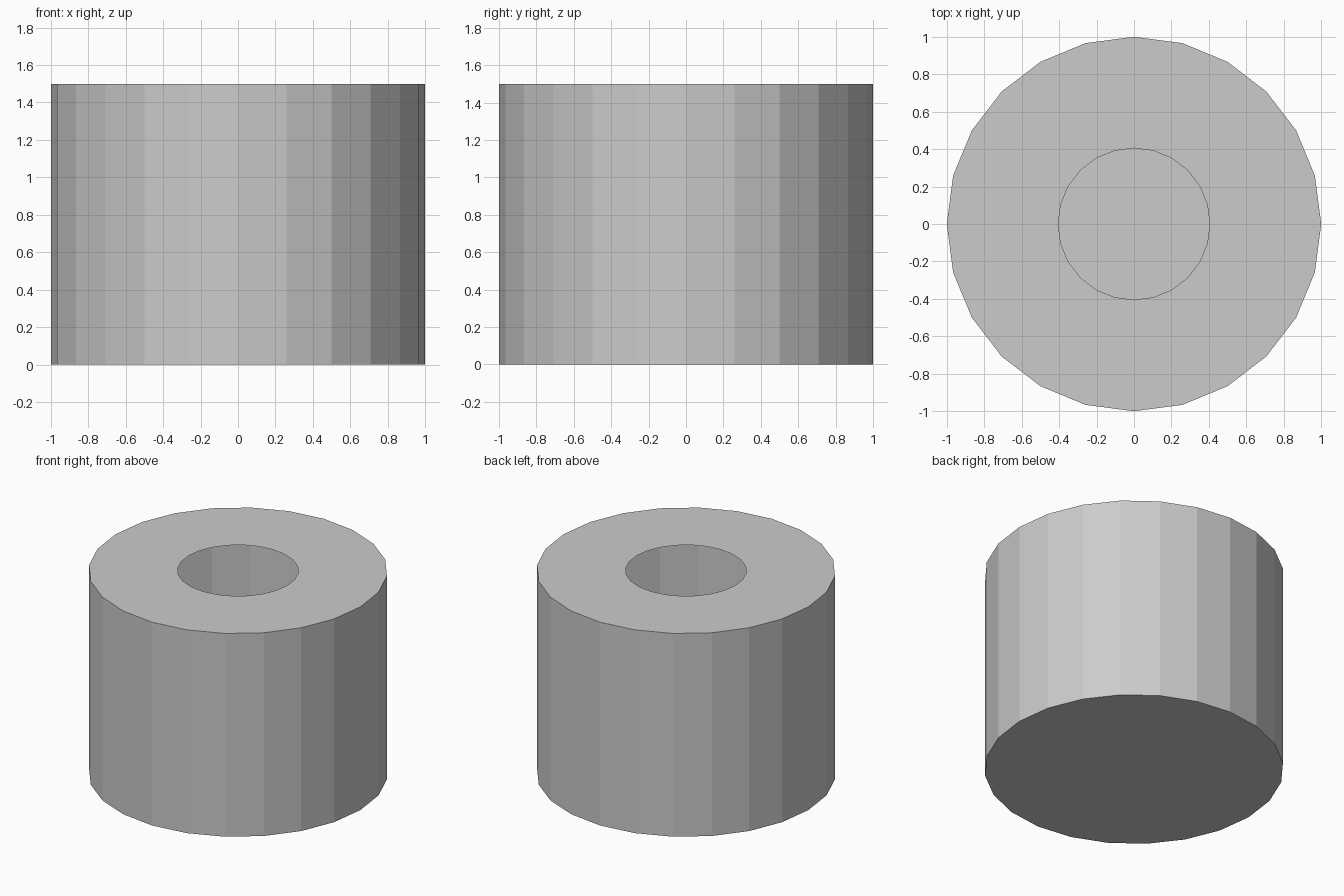
import bpy, bmesh, math

if "Cube" in bpy.data.objects:
    bpy.data.objects.remove(bpy.data.objects["Cube"])

SIDES = 24
HEIGHT = 1.5
OUTER_R = 1.0
HOLE_R = 0.405


def ring(bm, radius, z):
    return [bm.verts.new((radius * math.cos(2 * math.pi * i / SIDES),
                          radius * math.sin(2 * math.pi * i / SIDES), z))
            for i in range(SIDES)]


def bridge(bm, lower, upper):
    for i in range(SIDES):
        j = (i + 1) % SIDES
        bm.faces.new((lower[i], lower[j], upper[j], upper[i]))


bm = bmesh.new()
base = ring(bm, OUTER_R, 0)
top = ring(bm, OUTER_R, HEIGHT)
hole = ring(bm, HOLE_R, HEIGHT)

# Closed bottom, outer wall, and flat top with a round opening into the hollow inside
bm.faces.new(base[::-1])
bridge(bm, base, top)
bridge(bm, top, hole)

mesh = bpy.data.meshes.new("hollow_drum")
bm.to_mesh(mesh)
bm.free()
drum = bpy.data.objects.new("hollow_drum", mesh)
bpy.context.collection.objects.link(drum)
